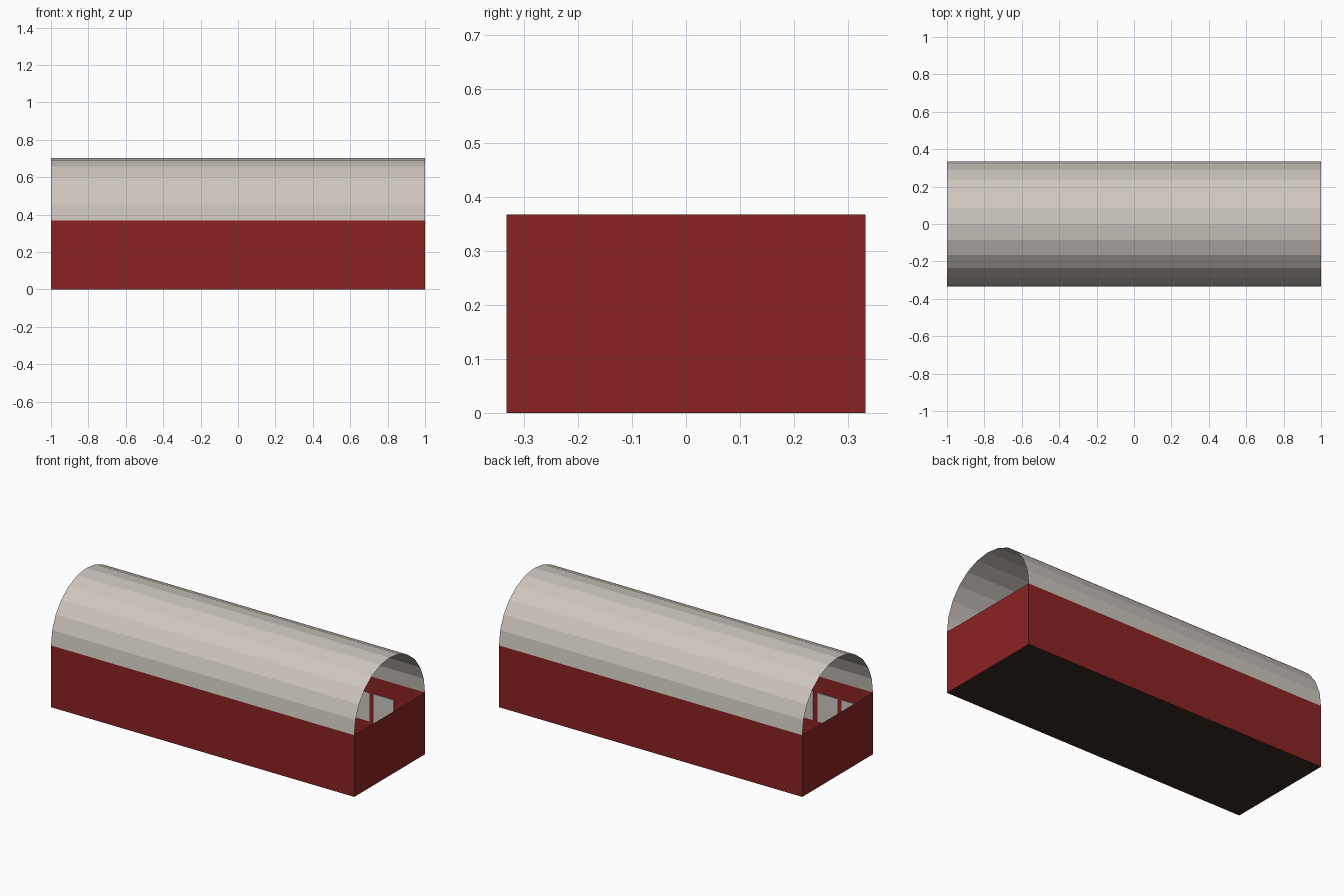
import bpy, bmesh, math

if "Cube" in bpy.data.objects:
    bpy.data.objects.remove(bpy.data.objects["Cube"])

L, R, H = 1.0, 0.333, 0.368      # half length, half width / roof radius, wall height


def material(name, srgb):
    m = bpy.data.materials.new(name)
    lin = [((c / 255 + 0.055) / 1.055) ** 2.4 for c in srgb]
    m.diffuse_color = (*lin, 1)
    m.use_nodes = True
    m.node_tree.nodes["Principled BSDF"].inputs["Base Color"].default_value = m.diffuse_color
    return m


red = material("barn red", (139, 35, 35))
grey = material("warm light grey", (205, 198, 190))
brown = material("dark brown", (58, 43, 31))


def make(name, bm, mats):
    me = bpy.data.meshes.new(name)
    bm.to_mesh(me)
    bm.free()
    for m in mats:
        me.materials.append(m)
    ob = bpy.data.objects.new(name, me)
    bpy.context.collection.objects.link(ob)
    return ob


def box(bm, size, centre):
    verts = bmesh.ops.create_cube(bm, size=1)["verts"]
    bmesh.ops.scale(bm, vec=size, verts=verts)
    bmesh.ops.translate(bm, vec=centre, verts=verts)


# body: open-topped box with red sides and a dark floor
bm = bmesh.new()
box(bm, (2 * L, 2 * R, H), (0, 0, H / 2))
bm.normal_update()
bmesh.ops.delete(bm, geom=[f for f in bm.faces if f.normal.z > 0.5], context="FACES_ONLY")
for f in bm.faces:
    f.material_index = 1 if f.normal.z < -0.5 else 0
make("body", bm, [red, brown])

# roof: open-ended half barrel with twelve flat strips
bm = bmesh.new()
rows = []
for k in range(13):
    a = math.pi * k / 12
    rows.append([bm.verts.new((x, R * math.cos(a), H + (0.703 - H) * math.sin(a))) for x in (-L, L)])
for p, q in zip(rows, rows[1:]):
    bm.faces.new((p[0], p[1], q[1], q[0]))
bmesh.ops.recalc_face_normals(bm, faces=bm.faces)
for f in bm.faces:
    c = f.calc_center_median()
    if f.normal.y * c.y + f.normal.z * (c.z - H) < 0:
        f.normal_flip()
make("roof", bm, [grey])

# windows: eleven thin panes along the inside of each long wall
for side, label in ((-1, "front"), (1, "back")):
    bm = bmesh.new()
    for i in range(11):
        box(bm, (0.132, 0.004, 0.17), (-0.861 + 0.159 * i, side * (R - 0.003), 0.185))
    make(label + "_windows", bm, [grey])
